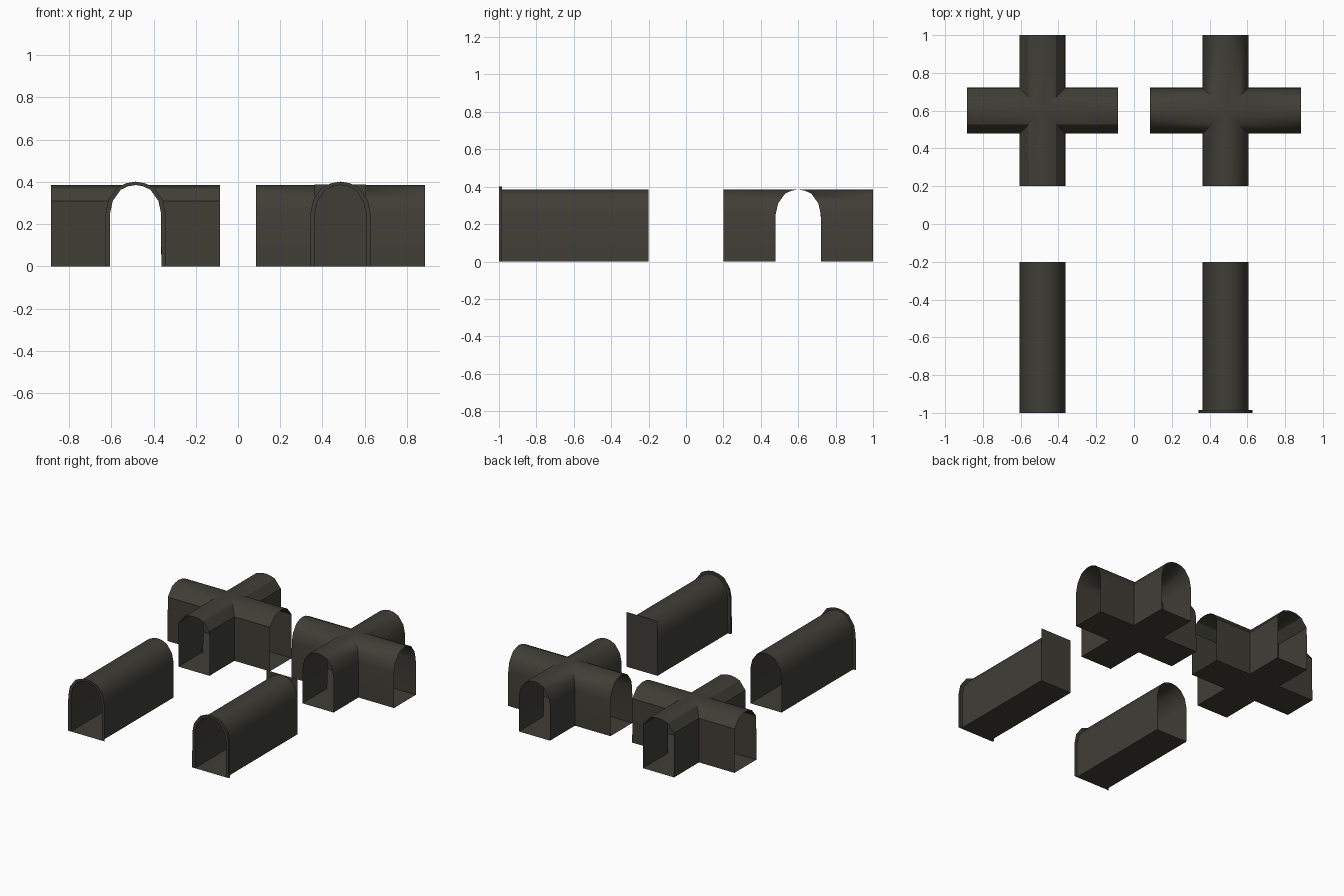
import bpy, bmesh, math
from mathutils import Matrix, Vector

if "Cube" in bpy.data.objects:
    bpy.data.objects.remove(bpy.data.objects["Cube"])

mat = bpy.data.materials.new("dark_stone")
mat.diffuse_color = (0.05, 0.048, 0.037, 1)
mat.use_nodes = True
mat.node_tree.nodes["Principled BSDF"].inputs["Base Color"].default_value = mat.diffuse_color

# Half profiles (half-width, height), from the floor to the crown
ROUND = [(0.122, 0), (0.121, 0.25), (0.108, 0.31), (0.07, 0.363), (0.035, 0.379), (0, 0.385)]
FACET = [(0.122, 0), (0.12, 0.31), (0.073, 0.368), (0.035, 0.381), (0, 0.385)]
RIM = [(0.143, 0), (0.142, 0.25), (0.129, 0.315), (0.085, 0.376), (0.042, 0.394), (0, 0.401)]
CX, CROSS_Y = 0.485, 0.6


def full(half):
    return [(-u, z) for u, z in half] + [(u, z) for u, z in half[-2::-1]]


def strip(bm, a, b):
    """Quads between two rows of points."""
    va, vb = [bm.verts.new(p) for p in a], [bm.verts.new(p) for p in b]
    for i in range(len(a) - 1):
        bm.faces.new((va[i], va[i + 1], vb[i + 1], vb[i]))


def finish(bm, name, loc, angle=40):
    bmesh.ops.remove_doubles(bm, verts=bm.verts, dist=0.0005)
    bmesh.ops.recalc_face_normals(bm, faces=bm.faces)
    me = bpy.data.meshes.new(name)
    bm.to_mesh(me)
    bm.free()
    me.materials.append(mat)
    ob = bpy.data.objects.new(name, me)
    ob.location = loc
    bpy.context.collection.objects.link(ob)
    bpy.ops.object.select_all(action='DESELECT')
    ob.select_set(True)
    bpy.context.view_layer.objects.active = ob
    bpy.ops.object.shade_smooth_by_angle(angle=math.radians(angle))
    return ob


# Crossing: four vaulted arms mitred together over a cross-shaped floor
def crossing(name, half, x, angle):
    bm = bmesh.new()
    w = half[0][0]
    prof = full(half)
    for k in range(4):
        rot = Matrix.Rotation(k * math.pi / 2, 3, 'Z')
        strip(bm, [rot @ Vector((u, -0.4, z)) for u, z in prof],
              [rot @ Vector((u, -abs(u), z)) for u, z in prof])
        strip(bm, [rot @ Vector((s * w, -0.4, 0)) for s in (-1, 1)],
              [rot @ Vector((s * w, -w, 0)) for s in (-1, 1)])
    strip(bm, [(-w, -w, 0), (w, -w, 0)], [(-w, w, 0), (w, w, 0)])
    finish(bm, name, (x, CROSS_Y, 0), angle)


# Straight tunnel: vault plus floor
def tunnel(name, x):
    bm = bmesh.new()
    prof = full(ROUND)
    prof.append(prof[0])
    strip(bm, [(u, -1, z) for u, z in prof], [(u, -0.2, z) for u, z in prof])
    finish(bm, name, (x, 0, 0), 45)


# Entrance rim: arch-shaped frame, flat or with depth
def rim(name, x, depth):
    bm = bmesh.new()
    inner, outer = full(ROUND), full(RIM)
    strip(bm, [(u, -1, z) for u, z in inner], [(u, -1, z) for u, z in outer])
    if depth:
        back = depth - 1
        strip(bm, [(u, back, z) for u, z in inner], [(u, back, z) for u, z in outer])
        strip(bm, [(u, -1, z) for u, z in outer], [(u, back, z) for u, z in outer])
    finish(bm, name, (x, 0, 0))


crossing("faceted_crossing", FACET, -CX, 25)
crossing("round_crossing", ROUND, CX, 40)
tunnel("open_tunnel", -CX)
tunnel("closed_tunnel", CX)
rim("open_tunnel_rim", -CX, 0)
rim("closed_tunnel_rim", CX, 0.015)

# Square wall closing the far end of one tunnel
bm = bmesh.new()
strip(bm, [(-0.122, -0.2, 0), (0.122, -0.2, 0)], [(-0.122, -0.2, 0.387), (0.122, -0.2, 0.387)])
finish(bm, "end_wall", (CX, 0, 0))
